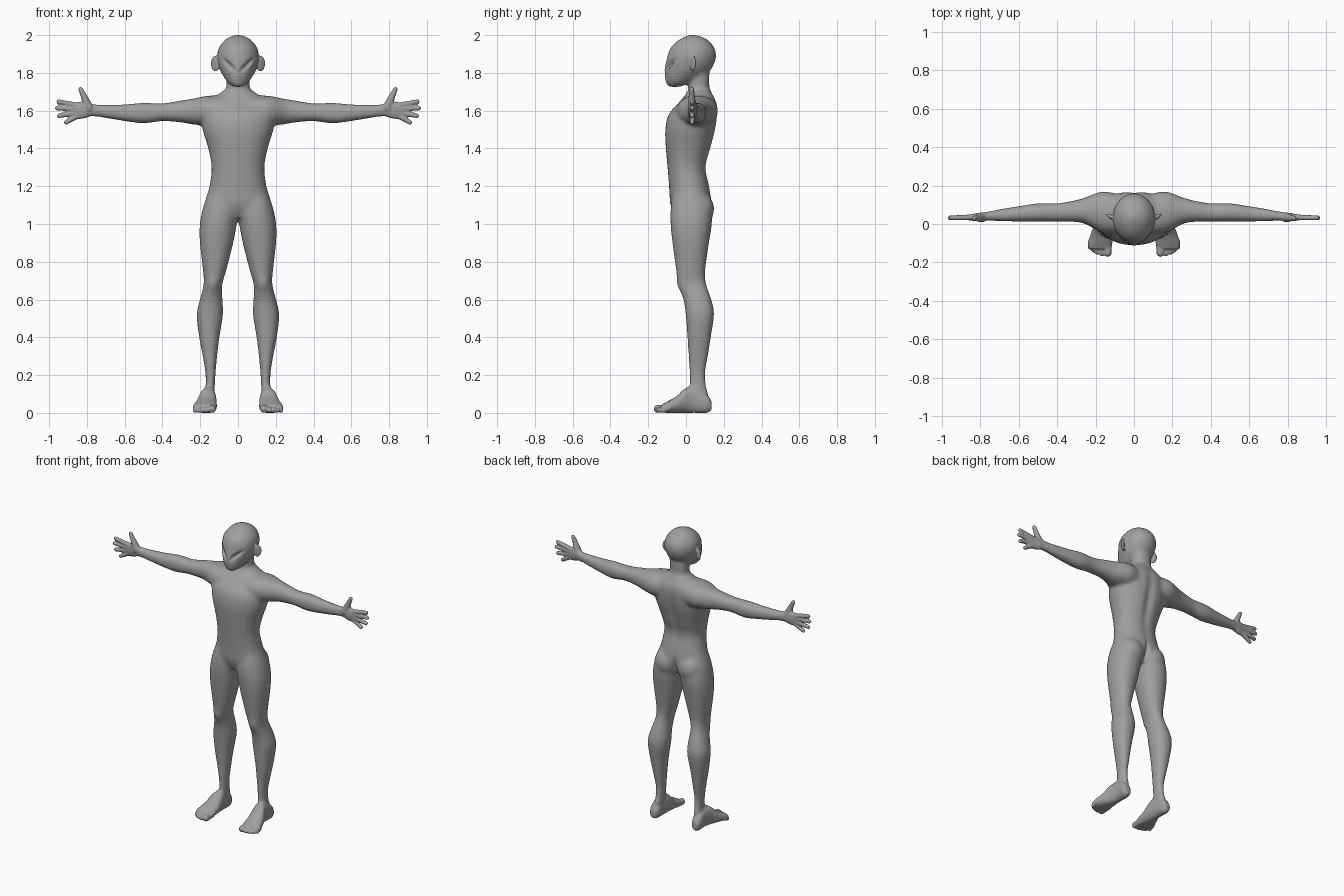
import bpy, bmesh, math
from mathutils import Vector, Matrix

cube = bpy.data.objects.get("Cube")
if cube:
    bpy.data.objects.remove(cube, do_unlink=True)

bm = bmesh.new()
SIDES = 28


def smooth_rows(rows, steps=4):
    """Catmull-Rom resampling of section rows."""
    rows = [Vector(r) for r in rows]
    rows = [rows[0]] + rows + [rows[-1]]
    out = []
    for a, b, c, d in zip(rows, rows[1:], rows[2:], rows[3:]):
        for i in range(steps):
            t = i / steps
            out.append(b + (c - a) * (t / 2) + (a * 2 - b * 5 + c * 4 - d) * (t * t / 2)
                       + (b * 3 - a - c * 3 + d) * (t ** 3 / 2))
    return out + [rows[-1]]


def loft(rows, axis, power=0.92):
    """Rows are position along the axis, then min/max of the two other axes."""
    others = [i for i in range(3) if i != axis]
    rings = []
    for pos, a0, a1, b0, b1 in smooth_rows(rows):
        ring = []
        for k in range(SIDES):
            ang = math.tau * k / SIDES
            c, s = math.cos(ang), math.sin(ang)
            p = Vector()
            p[axis] = pos
            p[others[0]] = (a0 + a1) / 2 + (a1 - a0) / 2 * math.copysign(abs(c) ** power, c)
            p[others[1]] = (b0 + b1) / 2 + (b1 - b0) / 2 * math.copysign(abs(s) ** power, s)
            ring.append(bm.verts.new(p))
        rings.append(ring)
    for r, q in zip(rings, rings[1:]):
        for k in range(SIDES):
            n = (k + 1) % SIDES
            bm.faces.new((r[k], r[n], q[n], q[k]))
    bm.faces.new(rings[0])
    bm.faces.new(rings[-1])


def ball(center, radii, turn=0):
    m = Matrix.Translation(center) @ Matrix.Rotation(turn, 4, 'Z') @ Matrix.Diagonal((*radii, 1))
    bmesh.ops.create_uvsphere(bm, u_segments=20, v_segments=12, radius=1, matrix=m)


def digit(start, end, r0, r1):
    """Tapered finger or toe with round ends."""
    start, end = Vector(start), Vector(end)
    d = end - start
    m = Matrix.Translation((start + end) / 2) @ d.to_track_quat('Z', 'Y').to_matrix().to_4x4()
    bmesh.ops.create_cone(bm, cap_ends=True, segments=16, radius1=r0, radius2=r1,
                          depth=d.length, matrix=m)
    ball(start, (r0,) * 3)
    ball(end, (r1,) * 3)


# torso: height, half width, front, back
torso = [(1.03, .09, -.05, .10), (1.1, .172, -.082, .135), (1.2, .151, -.09, .125),
         (1.3, .14, -.098, .107), (1.4, .158, -.107, .133), (1.5, .188, -.11, .158),
         (1.58, .195, -.092, .168), (1.64, .17, -.04, .165), (1.69, .1, .0, .14),
         (1.72, .06, .02, .125)]
loft([(z, -w, w, f, b) for z, w, f, b in torso], 2)

# neck and head
loft([(z, -.062, .062, .012, .125) for z in (1.6, 1.7, 1.8)], 2)
head = [(1.726, .025, -.095, -.03), (1.745, .052, -.106, .02), (1.78, .077, -.112, .09),
        (1.82, .097, -.11, .135), (1.88, .11, -.101, .16), (1.93, .102, -.084, .152),
        (1.97, .075, -.046, .122), (1.99, .046, -.01, .085), (2.002, .012, .02, .05)]
loft([(z, -w, w, f, b) for z, w, f, b in head], 2, 1)
ball((.119, .036, 1.85), (.029, .011, .043), .5)

# leg
loft([(.06, .125, .175, .02, .12), (.1, .124, .172, .02, .115), (.2, .119, .172, .018, .102),
      (.3, .11, .187, .013, .117), (.4, .098, .206, .007, .132), (.52, .079, .219, -.002, .149),
      (.6, .082, .202, -.014, .135), (.68, .083, .182, -.042, .108), (.75, .063, .185, -.052, .102),
      (.9, .025, .202, -.072, .122), (1.0, .006, .202, -.082, .137), (1.1, -.01, .182, -.08, .135),
      (1.18, .02, .15, -.06, .1)], 2)
ball((.085, .072, 1.08), (.085, .078, .09))

# foot and toes
loft([(.135, .14, .178, .015, .06), (.11, .125, .19, 0, .1), (.05, .12, .192, 0, .14),
      (0, .115, .205, 0, .135), (-.05, .112, .225, 0, .088), (-.1, .112, .239, 0, .06),
      (-.13, .118, .235, .004, .044)], 1)
for x, tip, r in ((.137, -.15, .021), (.166, -.153, .015), (.189, -.147, .014),
                  (.209, -.137, .013), (.228, -.122, .012)):
    digit((x, -.09, .024), (x, tip, r), r, r)

# arm and palm
loft([(.06, -.05, .15, 1.52, 1.68), (.15, -.05, .17, 1.515, 1.68), (.2, -.03, .16, 1.522, 1.672),
      (.25, -.002, .14, 1.528, 1.662), (.3, .01, .125, 1.537, 1.655), (.4, .012, .108, 1.544, 1.639),
      (.5, .012, .108, 1.532, 1.642), (.6, .012, .093, 1.544, 1.634), (.7, .014, .077, 1.56, 1.632),
      (.77, .018, .062, 1.571, 1.634), (.81, .014, .058, 1.56, 1.645), (.85, .018, .05, 1.556, 1.645),
      (.88, .024, .046, 1.57, 1.632)], 0)

# fingers and thumb
for base, tx, tz in ((1.628, .95, 1.648), (1.61, .957, 1.613), (1.59, .947, 1.573), (1.572, .91, 1.538)):
    digit((.85, .035, base), (tx, .032, tz), .015, .0125)
digit((.79, .034, 1.615), (.815, .03, 1.675), .026, .017)
digit((.815, .03, 1.675), (.833, .03, 1.713), .017, .013)

bmesh.ops.recalc_face_normals(bm, faces=bm.faces)
mesh = bpy.data.meshes.new("body_parts")
bm.to_mesh(mesh)
bm.free()
body = bpy.data.objects.new("body", mesh)
bpy.context.collection.objects.link(body)


def bake():
    """Replace the mesh by its modified result."""
    dg = bpy.context.evaluated_depsgraph_get()
    new = bpy.data.meshes.new_from_object(body.evaluated_get(dg))
    body.modifiers.clear()
    body.data = new


# fuse both halves into one skin
body.modifiers.new("mirror", 'MIRROR').use_mirror_merge = False
fuse = body.modifiers.new("fuse", 'REMESH')
fuse.mode = 'VOXEL'
fuse.voxel_size = .0055
soft = body.modifiers.new("soften", 'SMOOTH')
soft.factor, soft.iterations = .5, 4
bake()

# blend the large joins, leaving hands, feet and ears crisp
group = body.vertex_groups.new(name="large_forms")
group.add([v.index for v in body.data.vertices
           if abs(v.co.x) < .75 and v.co.z > .12 and not (v.co.z > 1.78 and abs(v.co.x) > .09)],
          1, 'REPLACE')
blend = body.modifiers.new("blend", 'SMOOTH')
blend.factor, blend.iterations, blend.vertex_group = .5, 50, group.name
bake()

# sculpted hollows and ridges: centre, reach, push along y, slope of the hollow in x-z
strokes = [((.048, -.09, 1.843), (.03, .06, .014), .02, .85),     # eye socket
           ((0, -.11, 1.82), (.014, .05, .035), -.005, 0),        # nose
           ((0, .16, 1.42), (.03, .08, .2), -.014, 0),            # spine
           ((0, .14, 1.08), (.014, .06, .06), -.022, 0),          # seat cleft
           ((.132, -.04, .68), (.03, .04, .035), -.006, 0),       # kneecap
           ((.14, .02, 1.85), (.012, .02, .022), .006, 0)]        # ear hollow
for v in body.data.vertices:
    p = Vector((abs(v.co.x), v.co.y, v.co.z))
    for center, reach, push, slope in strokes:
        d = p - Vector(center)
        d.z -= slope * d.x
        q = sum((d[i] / reach[i]) ** 2 for i in range(3))
        if q < 9:
            v.co.y += push * math.exp(-q)
    v.co.z = max(v.co.z, 0)

# skin colour
grey = bpy.data.materials.new("plain_grey")
grey.use_nodes = True
colour = (.35, .35, .35, 1)
grey.diffuse_color = colour
grey.node_tree.nodes["Principled BSDF"].inputs["Base Color"].default_value = colour
body.data.materials.clear()
body.data.materials.append(grey)
for poly in body.data.polygons:
    poly.use_smooth = True
